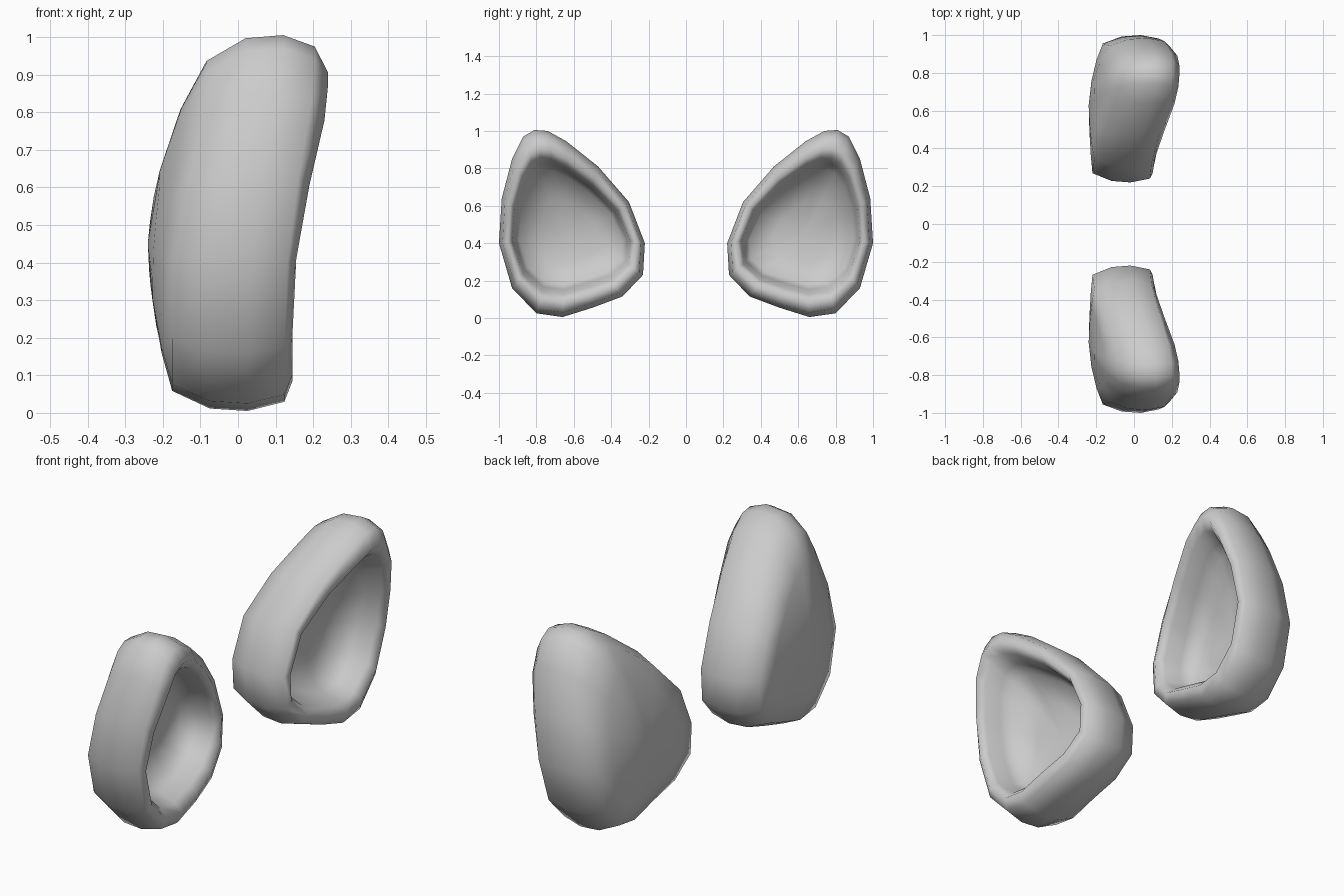
import bpy
import bmesh

cube = bpy.data.objects.get("Cube")
if cube:
    bpy.data.objects.remove(cube, do_unlink=True)

# One plain grey for both cups
grey = bpy.data.materials.new("light grey")
grey.use_nodes = True
colour = (0.6, 0.6, 0.6, 1)
grey.diffuse_color = colour
grey.node_tree.nodes["Principled BSDF"].inputs["Base Color"].default_value = colour

# Cup outline: distance from the middle, height, and how far its rim reaches forward
OUTLINE = [
    (.22, .40, .10), (.23, .23, .10), (.34, .115, .12), (.50, .055, .14),
    (.66, .005, .145), (.80, .025, .145), (.93, .16, .145), (1.0, .40, .155),
    (.985, .64, .19), (.93, .85, .23), (.87, .97, .24), (.81, 1.005, .24),
    (.74, 1.0, .235), (.64, .945, .215), (.47, .81, .16), (.305, .62, .11),
]
MID_Y, MID_Z = .63, .45
BACK, FLOOR = -.24, -.08


def dome(keep):
    """Ease from the back shoulder to the deepest point of the back."""
    return lambda rim: BACK + (rim - .32 - BACK) * keep


def floor(keep):
    """Ease from the foot of the inner wall to the hollow's floor."""
    return lambda rim: FLOOR + (rim - .18 - FLOOR) * keep


# Rings from the back, round the rim and into the hollow: width, height, depth rule
RINGS = [
    (.35, .35, dome(.2)),
    (.65, .65, dome(.56)),
    (.88, .88, dome(1)),
    (.98, .985, lambda rim: rim - .22),
    (1, 1, lambda rim: rim - .12),
    (.95, .945, lambda rim: rim * .85),
    (.87, .82, lambda rim: rim),
    (.81, .73, lambda rim: rim - .04),
    (.77, .67, lambda rim: rim - .12),
    (.71, .61, floor(1)),
    (.4, .35, floor(.35)),
]


def build_cup(name, side):
    bm = bmesh.new()
    rings = []
    for wide, tall, depth in RINGS:
        rings.append([
            bm.verts.new((depth(rim), side * (MID_Y + (y - MID_Y) * wide),
                          MID_Z + (z - MID_Z) * tall))
            for y, z, rim in OUTLINE])
    count = len(OUTLINE)
    for a, b in zip(rings, rings[1:]):
        for i in range(count):
            j = (i + 1) % count
            bm.faces.new((a[i], a[j], b[j], b[i]))
    # Close the back and the hollow with fans
    for ring, x in ((rings[0], BACK), (rings[-1], FLOOR)):
        tip = bm.verts.new((x, side * MID_Y, MID_Z))
        for i in range(count):
            bm.faces.new((ring[i], ring[(i + 1) % count], tip))
    bmesh.ops.recalc_face_normals(bm, faces=bm.faces)
    for face in bm.faces:
        face.smooth = True
    mesh = bpy.data.meshes.new(name)
    bm.to_mesh(mesh)
    bm.free()
    mesh.materials.append(grey)
    bpy.context.collection.objects.link(bpy.data.objects.new(name, mesh))


build_cup("front_cup", -1)
build_cup("rear_cup", 1)
